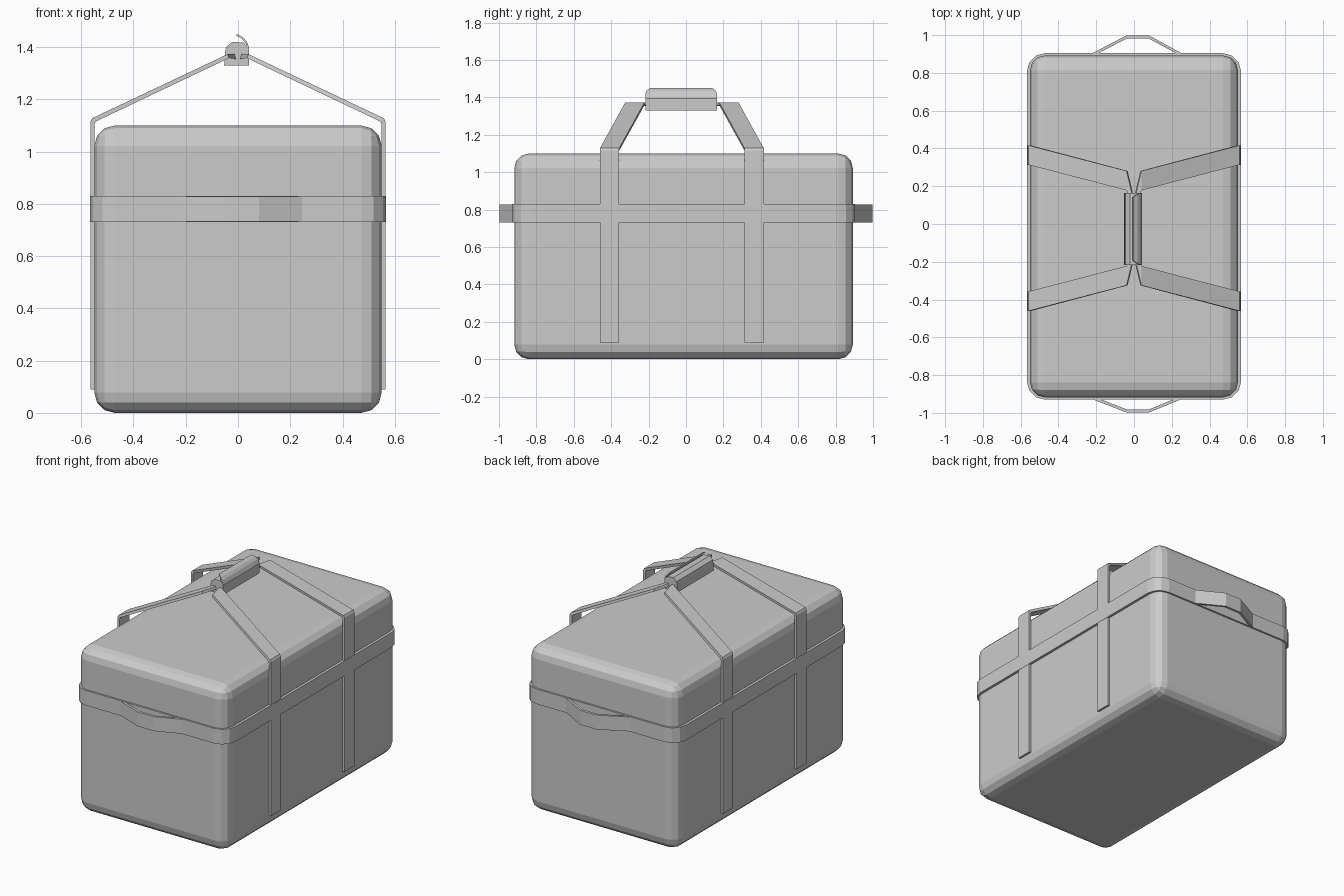
import bpy, bmesh, math
from mathutils import Vector

if "Cube" in bpy.data.objects:
    bpy.data.objects.remove(bpy.data.objects["Cube"])

CY = -0.013  # body centre in y


def finish(name, bm):
    bmesh.ops.recalc_face_normals(bm, faces=bm.faces)
    me = bpy.data.meshes.new(name)
    bm.to_mesh(me)
    bm.free()
    ob = bpy.data.objects.new(name, me)
    bpy.context.collection.objects.link(ob)
    return ob


def loft(name, rings, closed=False):
    """Skin a list of equal-length rings; cap the ends unless closed."""
    bm = bmesh.new()
    rs = [[bm.verts.new(p) for p in r] for r in rings]
    n = len(rs[0])
    pairs = list(zip(rs, rs[1:])) + ([(rs[-1], rs[0])] if closed else [])
    for a, b in pairs:
        for i in range(n):
            j = (i + 1) % n
            bm.faces.new((a[i], a[j], b[j], b[i]))
    if not closed:
        bm.faces.new(rs[0])
        bm.faces.new(rs[-1])
    return finish(name, bm)


def rounded_rect(hx, hy, r, seg=3):
    pts = []
    for k, (sx, sy) in enumerate(((1, 1), (-1, 1), (-1, -1), (1, -1))):
        for i in range(seg + 1):
            a = math.pi / 2 * (k + i / seg)
            pts.append((sx * (hx - r) + r * math.cos(a),
                        CY + sy * (hy - r) + r * math.sin(a)))
    return pts


# Rounded bag body
bm = bmesh.new()
bmesh.ops.create_cube(bm, size=1)
for v in bm.verts:
    v.co = Vector((v.co.x * 1.1, v.co.y * 1.81 + CY, v.co.z * 1.1 + 0.55))
bmesh.ops.bevel(bm, geom=bm.edges[:], offset=0.078, segments=3, profile=0.5,
                affect='EDGES')
finish("bag_body", bm)

# Belt around the body
outer = rounded_rect(0.567, 0.917, 0.095)
inner = rounded_rect(0.547, 0.902, 0.08)
loft("belt", [[(*o, 0.73), (*o, 0.83), (*i, 0.83), (*i, 0.73)]
              for o, i in zip(outer, inner)], closed=True)

# Bowed carry handles on the front and back
for name, s, y0, y1 in (("front_handle", -1, -0.922, -0.998),
                        ("back_handle", 1, 0.897, 0.998)):
    path = [(-0.235, y0), (-0.04, y1), (0.08, y1), (0.265, y0)]
    loft(name, [[(x, y, 0.732), (x, y, 0.828),
                 (x, y - s * 0.017, 0.828), (x, y - s * 0.017, 0.732)]
                for x, y in path])

# Four shoulder straps: up the side, over to the grip, then twisting into it
# Each row: outer x, outer z, inner x, inner z, near y, far y (from strap plane)
ROWS = [(0.565, 0.09, 0.546, 0.09, 0.335, 0.438),
        (0.565, 1.115, 0.549, 1.105, 0.335, 0.438),
        (0.558, 1.128, 0.545, 1.115, 0.335, 0.438),
        (0.040, 1.373, 0.034, 1.358, 0.200, 0.303),
        (0.014, 1.373, 0.008, 1.355, 0.150, 0.195)]
for sx, side in ((1, "right"), (-1, "left")):
    for sy, end in ((1, "back"), (-1, "front")):
        rings = []
        for xo, zo, xi, zi, ya, yb in ROWS:
            ya, yb = -0.022 + sy * ya, -0.022 + sy * yb
            rings.append([(sx * xo, ya, zo), (sx * xo, yb, zo),
                          (sx * xi, yb, zi), (sx * xi, ya, zi)])
        loft(f"{end}_{side}_strap", rings)

# Wrapped hand grip
profile = [(-0.053, 1.33), (0.043, 1.33), (0.043, 1.395), (0.022, 1.417),
           (-0.022, 1.42), (-0.046, 1.40), (-0.05, 1.375)]
loft("hand_grip", [[(x, y, z) for x, z in profile] for y in (-0.217, 0.165)])

# Curled closing flap on the grip, with clipped top corners
curl = [(0.043, 1.398, 0.0), (0.033, 1.422, 0.0), (0.019, 1.438, 0.008),
        (-0.003, 1.45, 0.024)]
loft("grip_flap", [[(x, -0.217 + c, z), (x, 0.165 - c, z),
                    (x - 0.005, 0.165 - c, z - 0.005),
                    (x - 0.005, -0.217 + c, z - 0.005)] for x, z, c in curl])
